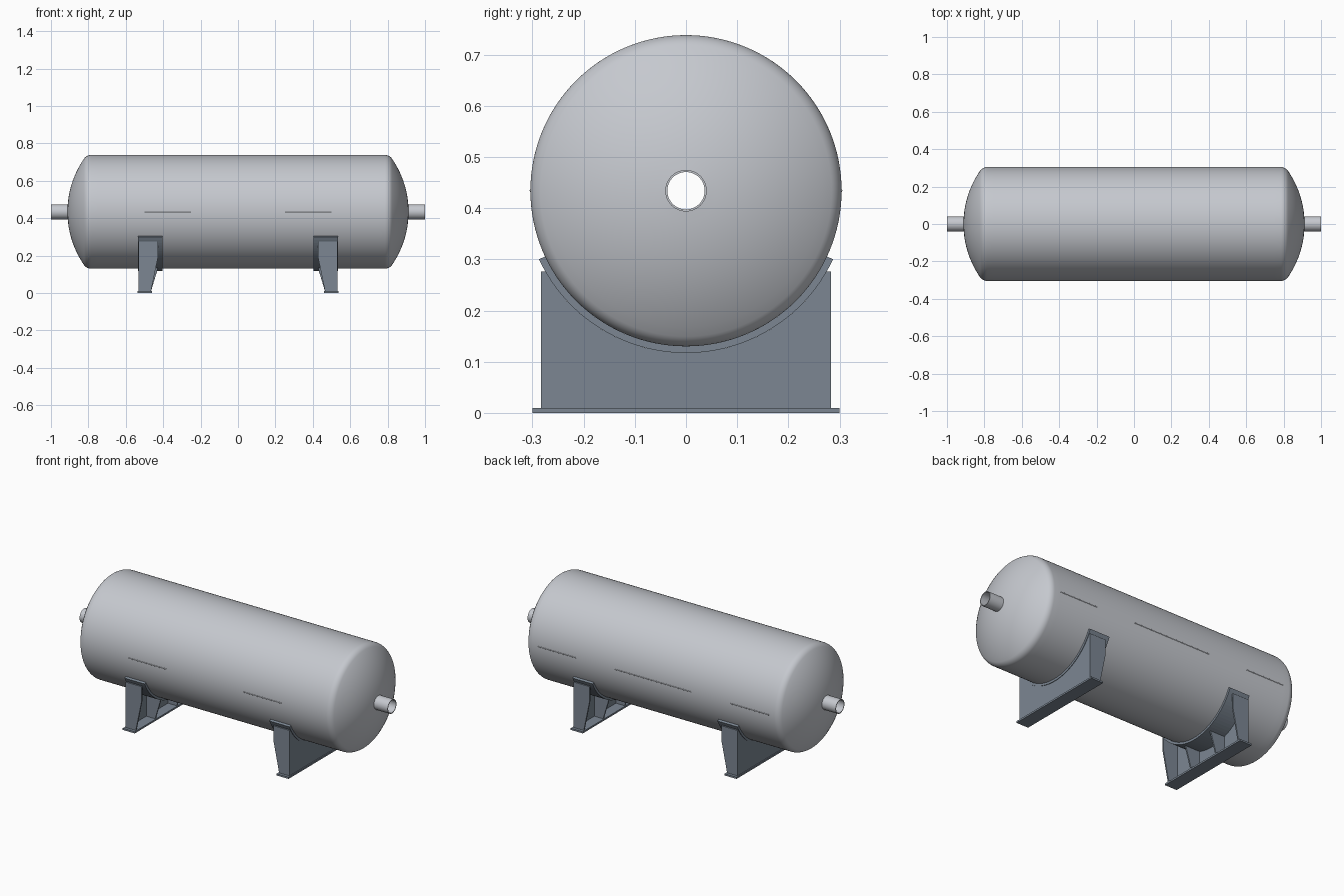
import bpy, bmesh
from math import sin, cos, asin, sqrt, pi, radians
from mathutils import Vector, Matrix

if "Cube" in bpy.data.objects:
    bpy.data.objects.remove(bpy.data.objects["Cube"])

AXIS_Z = 0.434      # height of the vessel axis
R = 0.304           # vessel radius
PAD_R = 0.317       # outer radius of the saddle pads
WALL = 0.008


def material(name, rgb):
    m = bpy.data.materials.new(name)
    m.use_nodes = True
    m.diffuse_color = (*rgb, 1)
    m.node_tree.nodes["Principled BSDF"].inputs["Base Color"].default_value = (*rgb, 1)
    return m


steel = material("light grey steel", (0.56, 0.58, 0.62))
paint = material("slate grey paint", (0.20, 0.24, 0.29))


def finish(name, bm, mat, smooth=False):
    bmesh.ops.remove_doubles(bm, verts=bm.verts, dist=1e-5)
    bmesh.ops.recalc_face_normals(bm, faces=bm.faces)
    mesh = bpy.data.meshes.new(name)
    bm.to_mesh(mesh)
    bm.free()
    mesh.materials.append(mat)
    obj = bpy.data.objects.new(name, mesh)
    bpy.context.collection.objects.link(obj)
    if smooth:
        bpy.ops.object.select_all(action='DESELECT')
        obj.select_set(True)
        bpy.context.view_layer.objects.active = obj
        bpy.ops.object.shade_smooth_by_angle(angle=radians(35))
    return obj


def lathe(name, profile, mat, steps):
    """Revolve a closed (x, radius) profile around the vessel axis."""
    bm = bmesh.new()
    vs = [bm.verts.new((x, 0, AXIS_Z + r)) for x, r in profile]
    edges = [bm.edges.new((a, b)) for a, b in zip(vs, vs[1:] + vs[:1])]
    bmesh.ops.spin(bm, geom=vs + edges, cent=(0, 0, AXIS_Z), axis=(1, 0, 0),
                   angle=2 * pi, steps=steps)
    return finish(name, bm, mat, True)


def prism(name, points, offset, mat):
    """Extrude a flat outline by a vector."""
    bm = bmesh.new()
    face = bm.faces.new([bm.verts.new(p) for p in points])
    new = bmesh.ops.extrude_face_region(bm, geom=[face])["geom"]
    moved = [g for g in new if isinstance(g, bmesh.types.BMVert)]
    bmesh.ops.translate(bm, verts=moved, vec=Vector(offset))
    return finish(name, bm, mat)


def box(name, lo, hi, mat):
    (x, y, z), (X, Y, Z) = lo, hi
    return prism(name, [(x, y, z), (X, y, z), (X, Y, z), (x, Y, z)], (0, 0, Z - z), mat)


def half_profile(inset):
    """Dished end: straight shell, tight knuckle, shallow crown up to the nozzle."""
    crown, knuckle = 0.5 - inset, 0.045 - inset
    cx = 0.412
    kr = R - inset - knuckle
    kx = cx + sqrt((crown - knuckle) ** 2 - kr ** 2)
    phi = asin(kr / (crown - knuckle))
    end = asin(0.0385 / crown)
    pts = [(0, R - inset), (0.75, R - inset)]
    for i in range(9):
        a = pi / 2 + (phi - pi / 2) * i / 8
        pts.append((kx + knuckle * cos(a), kr + knuckle * sin(a)))
    for i in range(1, 13):
        a = phi + (end - phi) * i / 12
        pts.append((cx + crown * cos(a), crown * sin(a)))
    return pts


# Hollow vessel shell, open at both nozzles
outer, inner = half_profile(0), half_profile(WALL)
right_half = outer + inner[::-1]
left_half = [(-x, r) for x, r in inner[1:]] + [(-x, r) for x, r in outer[:0:-1]]
lathe("vessel_shell", right_half + left_half, steel, 128)

# Longitudinal weld seams, staggered between front and back
for i, (y, x0, x1) in enumerate([(-1, -0.5, -0.25), (-1, 0.25, 0.5), (1, -0.75, -0.5),
                                 (1, -0.25, 0.25), (1, 0.5, 0.75)]):
    bm = bmesh.new()
    place = (Matrix.Translation(((x0 + x1) / 2, y * (R - 0.0025), AXIS_Z))
             @ Matrix.Rotation(pi / 2, 4, 'Y'))
    bmesh.ops.create_cone(bm, cap_ends=True, segments=12, radius1=0.004,
                          radius2=0.004, depth=x1 - x0, matrix=place)
    finish(f"weld_seam_{i + 1}", bm, steel, True)


def arc_z(y, radius):
    return AXIS_Z - sqrt(radius ** 2 - y ** 2)


for side, s in (("left", 1), ("right", -1)):
    # End nozzle, an open pipe
    lathe(f"{side}_nozzle", [(s * 0.895, 0.0365), (s * 0.895, 0.0405),
                             (s, 0.0405), (s, 0.0365)], steel, 48)

    # Curved saddle pad under the shell
    angles = [radians(-65 + 130 * i / 40) for i in range(41)]
    ring = [(PAD_R, a) for a in angles] + [(R, a) for a in reversed(angles)]
    pad = [(s * 0.405, r * sin(a), AXIS_Z - r * cos(a)) for r, a in ring]
    prism(f"{side}_saddle_pad", pad, (s * 0.13, 0, 0), paint)

    # Base plate
    box(f"{side}_base_plate", (s * 0.46, -0.3, 0), (s * 0.538, 0.3, 0.01), paint)

    # Web plate cut to the curve of the pad
    ys = [-0.275 + 0.55 * i / 40 for i in range(41)]
    web = [(s * 0.522, -0.275, 0.01)] + [(s * 0.522, y, arc_z(y, PAD_R)) for y in ys]
    web.append((s * 0.522, 0.275, 0.01))
    prism(f"{side}_web", web, (s * 0.01, 0, 0), paint)

    # Tapered ribs on the inner side of the web
    for n, y, outside in ((1, -0.283, 0.532), (2, -0.104, 0.522),
                          (3, 0.096, 0.522), (4, 0.275, 0.532)):
        top = arc_z(min(abs(y), 0.275), PAD_R)
        bend = min(top, 0.19)
        rib = [(outside, 0.01), (outside, top), (0.428, top), (0.428, bend), (0.465, 0.01)]
        if top - bend < 0.001:
            rib.pop(3)
        prism(f"{side}_rib_{n}", [(s * x, y, z) for x, z in rib], (0, 0.008, 0), paint)
